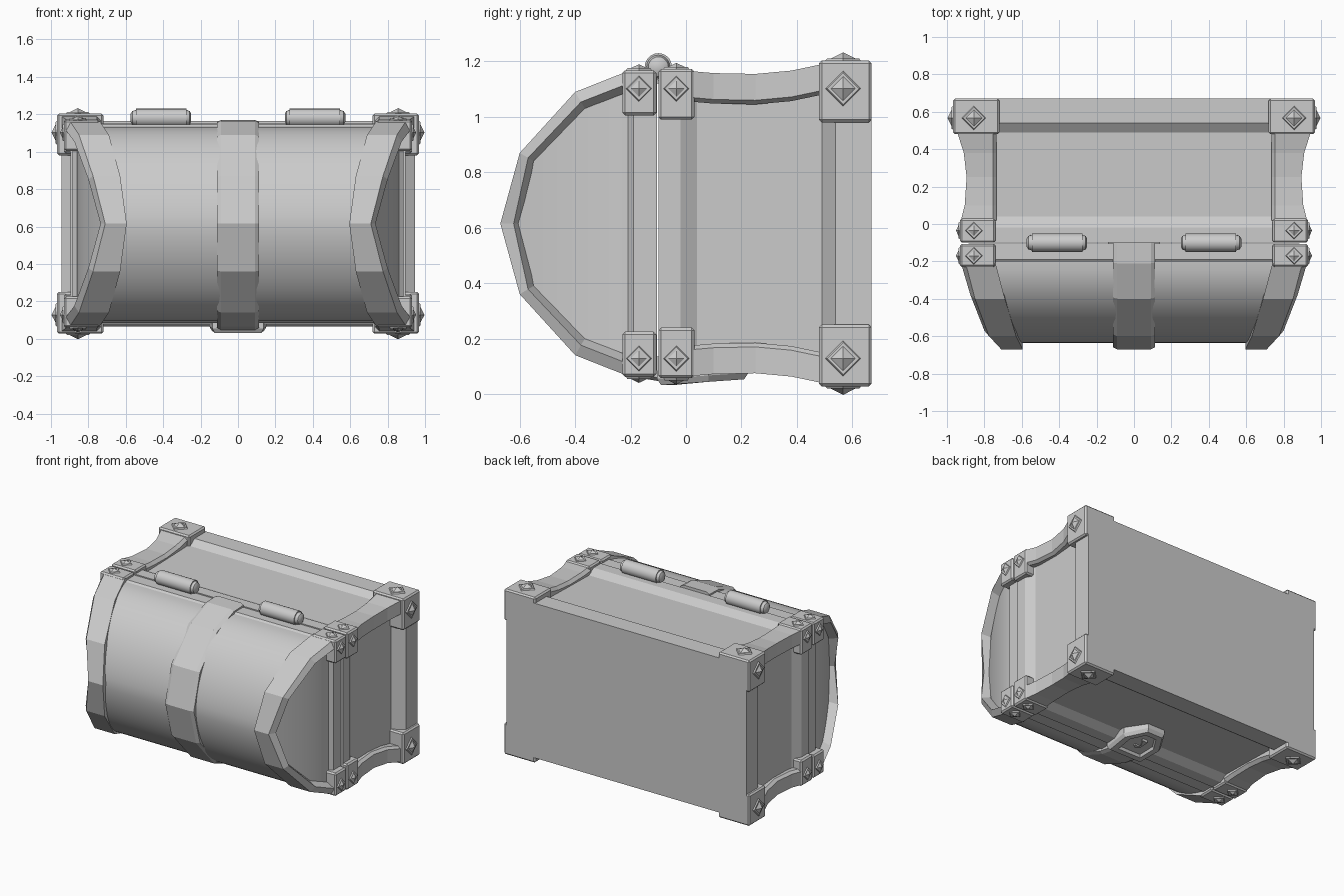
import bpy, bmesh, math
from mathutils import Vector, Matrix

if "Cube" in bpy.data.objects:
    bpy.data.objects.remove(bpy.data.objects["Cube"])

ZC = 0.615  # all objects share this centre height, so mirroring in z works


def finish(name, bm, mirror="", bevel=0.0):
    bmesh.ops.recalc_face_normals(bm, faces=bm.faces)
    me = bpy.data.meshes.new(name)
    bm.to_mesh(me)
    bm.free()
    ob = bpy.data.objects.new(name, me)
    bpy.context.collection.objects.link(ob)
    ob.location.z = ZC
    if bevel:
        b = ob.modifiers.new("bevel", 'BEVEL')
        b.width, b.segments = bevel, 1
    if mirror:
        m = ob.modifiers.new("mirror", 'MIRROR')
        m.use_axis = ["X" in mirror, False, "Z" in mirror]
        m.use_mirror_merge = False
    return ob


def loft(name, rings, **kw):
    """Skin a list of equal-length closed rings and cap both ends."""
    bm = bmesh.new()
    vs = [[bm.verts.new(p) for p in r] for r in rings]
    n = len(rings[0])
    for a, b in zip(vs, vs[1:]):
        for i in range(n):
            bm.faces.new((a[i], a[(i + 1) % n], b[(i + 1) % n], b[i]))
    bm.faces.new(vs[0])
    bm.faces.new(vs[-1])
    return finish(name, bm, **kw)


def rect(y, x0, x1, z0, z1):
    return [(x0, y, z0), (x1, y, z0), (x1, y, z1), (x0, y, z1)]


def smooth(ob, angle=35):
    bpy.ops.object.select_all(action='DESELECT')
    bpy.context.view_layer.objects.active = ob
    ob.select_set(True)
    bpy.ops.object.shade_smooth_by_angle(angle=math.radians(angle))


# Chest body with base rim, inset panels and upper rim
loft("body", [rect(y, -x, x, -z, z) for y, x, z in [
    (0.67, 0.945, 0.55), (0.54, 0.945, 0.55), (0.49, 0.86, 0.515),
    (0.04, 0.86, 0.505), (-0.02, 0.895, 0.535), (-0.1, 0.895, 0.535)]])

# Lid rim
loft("lid_rim", [rect(y, -x, x, -z, z) for y, x, z in [
    (-0.105, 0.885, 0.53), (-0.19, 0.885, 0.53), (-0.21, 0.86, 0.515)]])

# Barrel lid with end panels leaning inward
bm = bmesh.new()
rows = []
N = 16
for i in range(N + 1):
    t = math.pi / 2 * i / N
    y = -0.2 - 0.435 * math.sin(t)
    z = 0.52 * max(math.cos(t), 0.0) ** 1.15
    x = 0.86 - 0.17 * math.sin(t) ** 1.5
    rows.append([bm.verts.new(p) for p in [(-x, y, -z), (x, y, -z), (x, y, z), (-x, y, z)]])
for a, b in zip(rows, rows[1:]):
    for k in range(4):
        bm.faces.new((a[k], a[(k + 1) % 4], b[(k + 1) % 4], b[k]))
bmesh.ops.remove_doubles(bm, verts=bm.verts, dist=0.0005)
smooth(finish("lid", bm), 30)

# Faceted bands over both ends of the lid: outer y,z / inner y,z / inner x, outer x
half = [(-0.21, 0.55, -0.21, 0.475, 0.74, 0.90),
        (-0.40, 0.475, -0.365, 0.415, 0.69, 0.85),
        (-0.60, 0.255, -0.55, 0.225, 0.63, 0.775),
        (-0.67, 0.0, -0.59, 0.0, 0.595, 0.71)]
arch = half + [(a, -b, c, -d, e, f) for a, b, c, d, e, f in half[-2::-1]]
rings = []
for oy, oz, iy, iz, xi, xo in arch:
    my, mz = oy + (iy - oy) * 0.6, oz + (iz - oz) * 0.6
    rings.append([(xi, oy, oz), (xo, oy, oz), (xo + 0.025, my, mz),
                  (xo - 0.03, iy, iz), (xi, iy, iz)])
loft("lid_end_band", rings, mirror="X")

# Middle strap running from the hinge side over the lid to the lock
path = [(-0.1, 0.555)] + [(a[0], a[1]) for a in arch] + [(-0.06, -0.575)]
rings = []
for i, (y, z) in enumerate(path):
    d = Vector((y + 0.1, z * 0.7)).normalized()
    if i in (0, len(path) - 1):
        d = Vector((0, math.copysign(1, z)))
    rings.append([(x, y - d.x * h, z - d.y * h) for x, h in
                  [(-0.113, 0.05), (-0.113, 0.012), (-0.09, 0.0),
                   (0.09, 0.0), (0.113, 0.012), (0.113, 0.05)]])
loft("lid_middle_strap", rings)

# Concave edge straps between the corner blocks
loft("edge_strap", [[(0.74, y, z - 0.11), (X - 0.02, y, z - 0.11), (X, y, z - 0.095),
                     (X, y, z), (0.755, y, z), (0.735, y, z - 0.02)]
                    for y, X, z in [(0.02, 0.925, 0.55), (0.1, 0.905, 0.543),
                                    (0.25, 0.895, 0.54), (0.38, 0.91, 0.552),
                                    (0.49, 0.945, 0.575)]], mirror="XZ")

# Corner blocks: y0, y1, x0, x1, z0, z1
blocks = {"base_corner": (0.48, 0.67, 0.72, 0.967, 0.365, 0.588),
          "body_rim_corner": (-0.1, 0.03, 0.74, 0.93, 0.375, 0.558),
          "lid_rim_corner": (-0.23, -0.107, 0.74, 0.93, 0.39, 0.553)}
for name, (y0, y1, x0, x1, z0, z1) in blocks.items():
    loft(name, [rect(y0, x0, x1, z0, z1), rect(y1, x0, x1, z0, z1)],
         mirror="XZ", bevel=0.01)


# Pyramid studs on the outer faces of every block
def stud(name, pos, axis, r, h):
    bm = bmesh.new()
    side = Matrix.Rotation(math.pi / 2, 4, 'Y') if axis == 'X' else Matrix()
    for r1, r2, z0, d in [(r, r * 0.8, -0.01, 0.018), (r * 0.72, 0.0, 0.004, h - 0.004)]:
        m = Matrix.Translation(pos) @ side @ Matrix.Translation((0, 0, z0 + d / 2))
        bmesh.ops.create_cone(bm, cap_ends=True, segments=4, radius1=r1, radius2=r2,
                              depth=d, matrix=m)
    finish(name, bm, mirror="XZ")


for label, y, x, z, r, h in [("base", 0.567, 0.967, 0.588, 0.072, 0.03),
                             ("body_rim", -0.035, 0.93, 0.558, 0.052, 0.022),
                             ("lid_rim", -0.17, 0.93, 0.553, 0.052, 0.022)]:
    stud(label + "_side_stud", (x, y, 0.487), 'X', r, h)
    stud(label + "_face_stud", (0.856, y, z), 'Z', r, h)

# Hinge barrels with stepped, rounded ends
loft_rings = []
for x, r in [(0.25, 0.02), (0.258, 0.036), (0.275, 0.042), (0.275, 0.049),
             (0.545, 0.049), (0.545, 0.042), (0.565, 0.036), (0.575, 0.02)]:
    loft_rings.append([(x, -0.1 + r * math.cos(a), 0.566 + r * math.sin(a))
                       for a in [math.tau * k / 20 for k in range(20)]])
smooth(loft("hinge", loft_rings, mirror="X"))

# Lock plate: raised hexagon rim around a recess, gently sloping to the body
bm = bmesh.new()
shape = [(-0.125, -0.09), (0.125, -0.09), (0.14, 0.08), (0.06, 0.21), (-0.06, 0.21), (-0.14, 0.08)]


def lock_ring(s, z):
    return [(x * s, 0.06 + (y - 0.06) * s, z + 0.07 * (y + 0.09)) for x, y in shape]


loft("lock_plate", [lock_ring(1.1, -0.48), lock_ring(1.1, -0.56), lock_ring(1.0, -0.583),
                    lock_ring(0.72, -0.583), lock_ring(0.66, -0.565)])
bm.free()

# Keyhole escutcheon
key = [(0.025 * math.cos(a), 0.035 + 0.025 * math.sin(a))
       for a in [math.radians(-220 + 260 * k / 8 + 180 - 0) for k in range(9)]]
key = [(x, 0.07 - y) for x, y in key]
key = sorted(key, key=lambda p: math.atan2(p[1] - 0.035, p[0]))
key = [p for p in key if p[1] < 0.05] + [(0.022, 0.11), (-0.022, 0.11)]
loft("keyhole", [[(x, y, -0.54) for x, y in key], [(x, y, -0.567) for x, y in key]])
